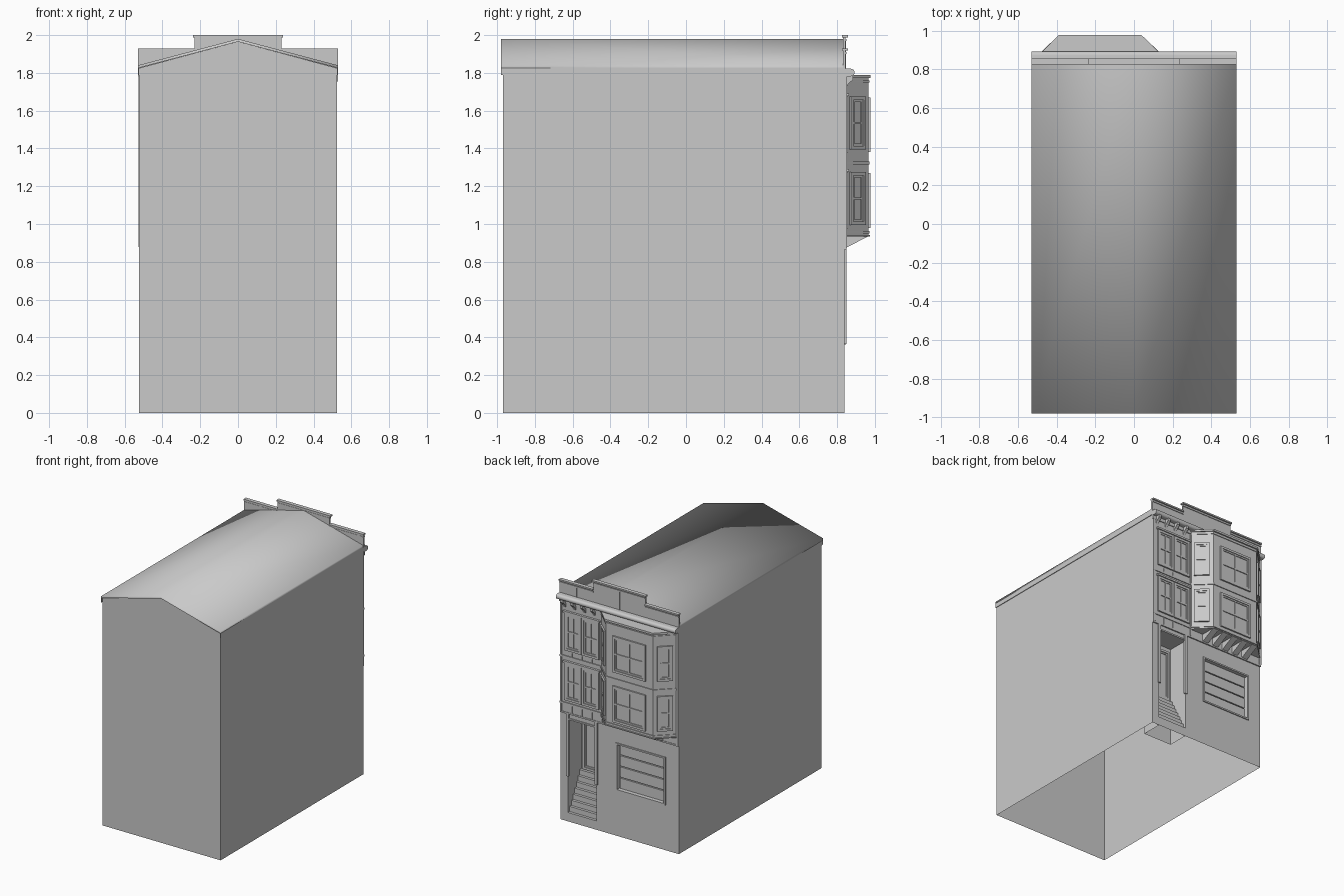
import bpy, bmesh, math
from mathutils import Matrix, Vector

if "Cube" in bpy.data.objects:
    bpy.data.objects.remove(bpy.data.objects["Cube"])

grey = bpy.data.materials.new("plain_grey")
grey.use_nodes = True
COLOUR = (0.59, 0.59, 0.59, 1)
grey.diffuse_color = COLOUR
grey.node_tree.nodes["Principled BSDF"].inputs["Base Color"].default_value = COLOUR

W, FRONT, BACK, EAVE, RIDGE = 0.525, -0.97, 0.84, 1.825, 1.965
FACE = BACK + 0.006          # upper facade plane


def finish(name, bm, smooth=False):
    me = bpy.data.meshes.new(name)
    bm.to_mesh(me)
    bm.free()
    me.materials.append(grey)
    for p in me.polygons:
        p.use_smooth = smooth
    ob = bpy.data.objects.new(name, me)
    bpy.context.collection.objects.link(ob)
    return ob


def mesh(name, verts, faces, smooth=False):
    bm = bmesh.new()
    vs = [bm.verts.new(v) for v in verts]
    for f in faces:
        bm.faces.new([vs[i] for i in f])
    return finish(name, bm, smooth)


def add_box(bm, x, y, z, mat=Matrix()):
    centre = Matrix.Translation([(r[0] + r[1]) / 2 for r in (x, y, z)])
    size = Matrix.Diagonal([r[1] - r[0] for r in (x, y, z)] + [1])
    bmesh.ops.create_cube(bm, size=1, matrix=mat @ centre @ size)


def box(name, x, y, z):
    bm = bmesh.new()
    add_box(bm, x, y, z)
    return finish(name, bm)


def prism(name, pts, axis, a, b):
    """Extrude a closed profile along x or z."""
    bm = bmesh.new()
    place = (lambda p, t: (t, p[0], p[1])) if axis == "x" else (lambda p, t: (p[0], p[1], t))
    lo = [bm.verts.new(place(p, a)) for p in pts]
    hi = [bm.verts.new(place(p, b)) for p in pts]
    n = len(pts)
    bm.faces.new(lo)
    bm.faces.new(hi)
    for i in range(n):
        j = (i + 1) % n
        bm.faces.new((lo[i], lo[j], hi[j], hi[i]))
    bmesh.ops.recalc_face_normals(bm, faces=bm.faces)
    return finish(name, bm)


def recess(name, x0, x1, z0, z1, depth, floor=True):
    verts = [(x, y, z) for y in (BACK, BACK - depth)
             for x, z in ((x0, z0), (x1, z0), (x1, z1), (x0, z1))]
    faces = [(0, 3, 7, 4), (1, 5, 6, 2), (3, 2, 6, 7), (4, 7, 6, 5)]
    return mesh(name, verts, faces + ([(0, 4, 5, 1)] if floor else []))


def window(name, centre, normal, w, h, cols, rows, rim=0.018):
    """Raised casing, thinner sash and glazing bars on a wall plane."""
    n = Vector(normal).normalized()
    side = n.cross(Vector((0, 0, 1)))
    m = Matrix((side, n, Vector((0, 0, 1)))).transposed().to_4x4()
    m.translation = centre
    bm = bmesh.new()

    def ring(hw, hh, t, d):
        for s in (-1, 1):
            add_box(bm, sorted((s * hw, s * (hw - t))), (-0.002, d), (-hh, hh), m)
            add_box(bm, (-hw + t, hw - t), (-0.002, d), sorted((s * hh, s * (hh - t))), m)

    hw, hh = w / 2, h / 2
    ring(hw, hh, rim, 0.012)
    ring(hw - rim, hh - rim, 0.012, 0.006)
    iw, ih = hw - rim, hh - rim
    for i in range(1, cols):
        x = -iw + 2 * iw * i / cols
        add_box(bm, (x - 0.005, x + 0.005), (-0.002, 0.006), (-ih, ih), m)
    for i in range(1, rows):
        z = -ih + 2 * ih * i / rows
        add_box(bm, (-iw, iw), (-0.002, 0.007), (z - 0.006, z + 0.006), m)
    return finish(name, bm)


# Walls, open underneath, with holes for the entrance and garage
DOOR = (0.205, 0.46, 0.03, 0.82)
GARAGE = (-0.395, 0.02, 0.375, 0.735)
mesh("side_and_front_walls",
     [(-W, BACK, 0), (-W, FRONT, 0), (W, FRONT, 0), (W, BACK, 0),
      (-W, BACK, EAVE), (-W, FRONT, EAVE), (W, FRONT, EAVE), (W, BACK, EAVE), (0, FRONT, RIDGE)],
     [(0, 4, 5, 1), (1, 5, 6, 2), (5, 8, 6), (2, 6, 7, 3)]).data.flip_normals()
xs = sorted((-W, W) + DOOR[:2] + GARAGE[:2])
zs = sorted((0, EAVE) + DOOR[2:] + GARAGE[2:])
bm = bmesh.new()
for x0, x1 in zip(xs, xs[1:]):
    for z0, z1 in zip(zs, zs[1:]):
        cx, cz = (x0 + x1) / 2, (z0 + z1) / 2
        if any(h[0] < cx < h[1] and h[2] < cz < h[3] for h in (DOOR, GARAGE)):
            continue
        bm.faces.new([bm.verts.new((x, BACK, z)) for x, z in ((x1, z0), (x0, z0), (x0, z1), (x1, z1))])
bmesh.ops.remove_doubles(bm, verts=bm.verts, dist=0.0001)
bmesh.ops.dissolve_limit(bm, angle_limit=0.01, verts=bm.verts, edges=bm.edges)
finish("facade_wall", bm)

# Gable roof with softly shaded fascia edges
RX, RY, T = 0.53, -0.98, 0.015
top = [(x, y, z) for y in (RY, 0.83) for x, z in ((-RX, EAVE + T), (0, RIDGE + T), (RX, EAVE + T))]
low = [(x, y, z - T) for x, y, z in top]
mesh("gable_roof", top + low,
     [(0, 1, 4, 3), (1, 2, 5, 4), (0, 3, 9, 6), (2, 8, 11, 5), (0, 6, 7, 1), (1, 7, 8, 2)],
     True).data.flip_normals()
for s, side in ((-1, "right"), (1, "left")):
    box(side + "_eave_strip", sorted((s * W, s * RX)), (RY, BACK), (1.79, EAVE))

# Stepped parapet with caps and panel seams
for name, x0, x1, h in (("right", -0.53, -0.23, 1.93), ("middle", -0.23, 0.23, 2.0), ("left", 0.23, 0.53, 1.93)):
    box(name + "_parapet", (x0, x1), (0.832, 0.845), (1.79, h - 0.01))
    grow = 0.008 if name == "middle" else 0
    box(name + "_parapet_cap", (x0 - grow, x1 + grow), (0.826, 0.857), (h - 0.012, h))
    box(name + "_parapet_moulding", (x0, x1), (0.83, 0.851), (h - 0.03, h - 0.02))
    mid = (x0 + x1) / 2
    box(name + "_parapet_seam", (mid - 0.004, mid + 0.004), (0.84, 0.848), (1.8, h - 0.03))

# Main cornice with a rounded nose, frieze brackets
nose = [(0.873 + 0.02 * math.cos(a), 1.802 + 0.02 * math.sin(a))
        for a in (math.pi * (i / 10 - 0.5) for i in range(11))]
cornice = prism("main_cornice", [(0.84, 1.782)] + nose + [(0.84, 1.822)], "x", -0.53, 0.53)
bpy.context.view_layer.objects.active = cornice
cornice.select_set(True)
bpy.ops.object.shade_smooth_by_angle()
cornice.select_set(False)
box("frieze", (0.15, 0.53), (BACK, 0.853), (1.755, 1.785))
for i in range(4):
    x = 0.485 - i * 0.088
    prism("cornice_bracket", [(FACE, 1.785), (0.885, 1.785), (0.885, 1.765), (0.858, 1.74), (FACE, 1.715)],
          "x", x - 0.012, x + 0.012)

# Upper facade layer with trim bands
box("upper_facade", (-W, W), (BACK - 0.002, FACE), (0.865, 1.785))
box("base_moulding", (-W, W), (BACK, 0.85), (0.865, 0.877))
box("floor_band", (0.14, W), (BACK, 0.853), (1.315, 1.33))
box("sill_band", (0.14, W), (BACK, 0.853), (0.94, 0.955))
for x in (0.515, 0.155, -0.518):
    box("facade_pilaster", (x - 0.008, x + 0.008), (BACK, 0.852), (0.877, 1.785))
for z0, z1 in ((0.877, 0.94), (1.33, 1.36)):
    for x in (0.42, 0.33, 0.24):
        box("panel_seam", (x - 0.003, x + 0.003), (BACK, 0.85), (z0, z1))


# Bay
def bay_outline(grow):
    g = grow * 0.4
    return [(-0.51 - grow, BACK), (-0.51 - grow, FACE), (-0.385 - g, 0.965 + grow),
            (0.035 + g, 0.965 + grow), (0.16 + grow, FACE), (0.16 + grow, BACK)]


prism("bay_body", bay_outline(0), "z", 0.935, 1.78)
for name, grow, z0, z1 in (("base", 0.008, 0.935, 0.943), ("base_upper", 0.006, 0.95, 0.962),
                           ("floor", 0.007, 1.315, 1.33), ("top", 0.012, 1.772, 1.788), ("top_lower", 0.006, 1.75, 1.76)):
    prism("bay_" + name + "_band", bay_outline(grow), "z", z0, z1)
for i in range(5):
    x = -0.365 + i * 0.095
    prism("bay_corbel", [(BACK, 0.87), (0.965, 0.935), (BACK, 0.935)], "x", x - 0.025, x + 0.025)

# Windows on both upper floors
for floor, z in (("lower", 1.13), ("upper", 1.53)):
    window(floor + "_bay_window", (-0.175, 0.965, z - 0.005), (0, 1, 0), 0.29, 0.29, 2, 2)
    for s, side in ((-1, "right"), (1, "left")):
        window(floor + "_bay_" + side + "_window", (-0.175 + s * 0.2725, 0.9055, z + 0.005),
               (s * 0.119, 0.125, 0), 0.115, 0.28, 1, 2)
    for x in (0.405, 0.25):
        window(floor + "_flat_window", (x, FACE, z - 0.005), (0, 1, 0), 0.15, 0.3, 2, 2)
    box(floor + "_window_hood", (0.165, 0.49), (BACK, 0.864), (z + 0.147, z + 0.162))

# Garage door in a shallow recess
gx0, gx1, gz0, gz1 = GARAGE
recess("garage_recess", gx0, gx1, gz0, gz1, 0.03)
step = (gz1 - gz0) / 4
for i in range(4):
    box("garage_panel", (gx0 + 0.008, gx1 - 0.008), (0.8, 0.822),
        (gz0 + i * step + 0.004, gz0 + (i + 1) * step - 0.004))
for name, x, z in (("right_jamb", (gx0 - 0.014, gx0), (gz0 - 0.012, gz1 + 0.012)),
                   ("left_jamb", (gx1, gx1 + 0.014), (gz0 - 0.012, gz1 + 0.012)),
                   ("head", (gx0, gx1), (gz1, gz1 + 0.012)), ("sill", (gx0, gx1), (gz0 - 0.012, gz0))):
    box("garage_" + name, x, (BACK - 0.004, 0.848), z)

# Recessed entrance with steep steps and a door
dx0, dx1, dz0, dz1 = DOOR
DEPTH, STEPS = 0.17, 8
recess("entrance_recess", dx0, dx1, 0, dz1, DEPTH, False)
path, rise, run = [(BACK, dz0)], 0.041, DEPTH / STEPS
for i in range(STEPS):
    path += [(BACK - i * run, dz0 + (i + 1) * rise), (BACK - (i + 1) * run, dz0 + (i + 1) * rise)]
mesh("entrance_steps", [(x, y, z) for y, z in path for x in (dx1, dx0)],
     [(2 * i, 2 * i + 1, 2 * i + 3, 2 * i + 2) for i in range(len(path) - 1)])
window("entrance_door", ((dx0 + dx1) / 2, BACK - DEPTH, 0.575), (0, 1, 0), 0.22, 0.42, 2, 1)
for x in (dx0, dx1):
    box("entrance_jamb", (x - 0.012, x + 0.012), (BACK - 0.004, 0.85), (0.365, 0.865))
box("entrance_head", (dx0, dx1), (BACK - 0.004, 0.848), (dz1, dz1 + 0.012))
